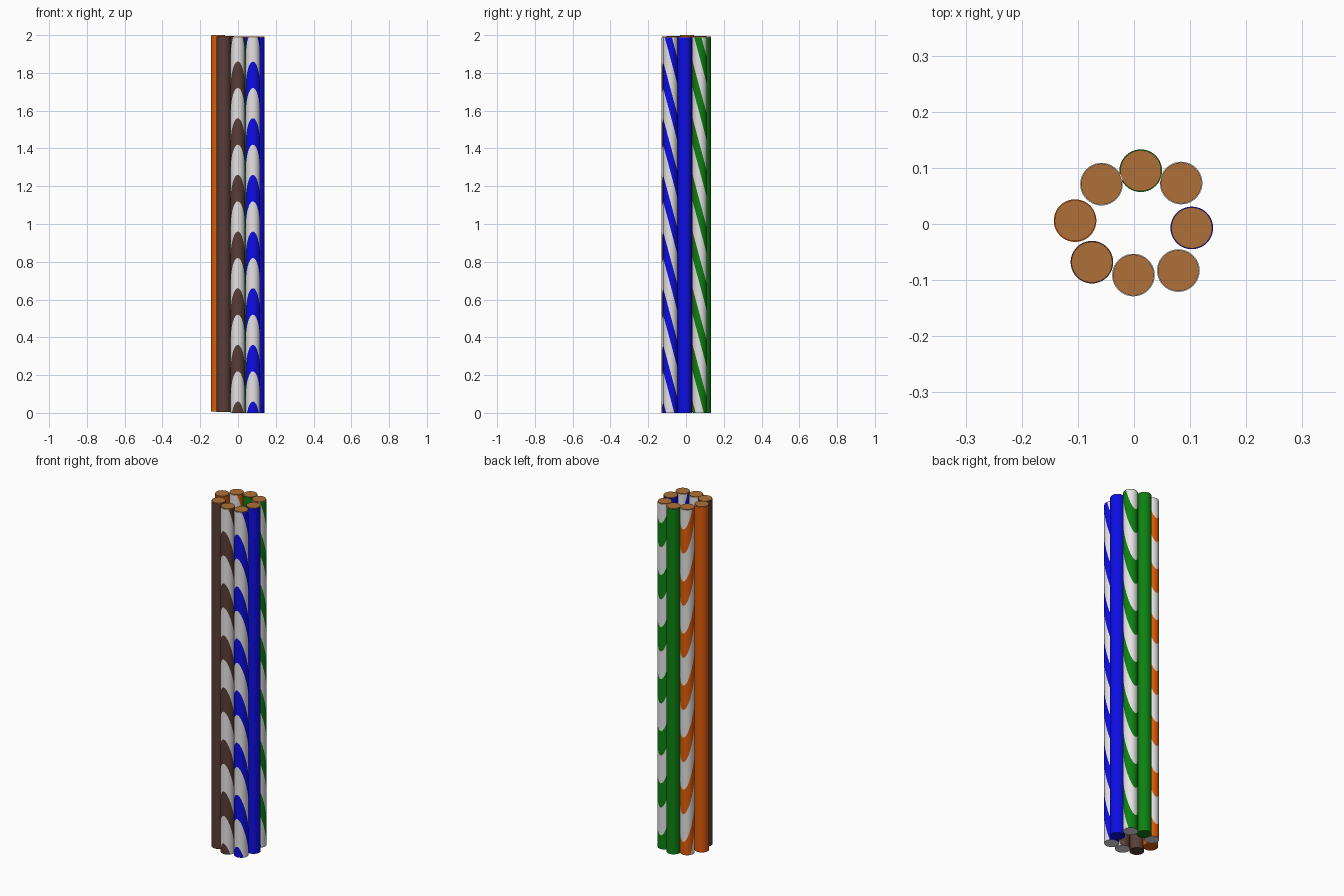
import bpy, bmesh, math
from mathutils import Vector

if "Cube" in bpy.data.objects:
    bpy.data.objects.remove(bpy.data.objects["Cube"])

R, CORE_R, SIDES = 0.038, 0.0365, 40
PERIOD, SLOPE = 0.30, 3.7      # stripe spacing in z, stripe tilt along y
TOP_EDGE, BAND = 1.86, 0.14    # upper edge of the first stripe at the wire's front, stripe height


def material(name, rgb):
    m = bpy.data.materials.new(name)
    m.diffuse_color = (*rgb, 1)
    m.use_nodes = True
    m.node_tree.nodes["Principled BSDF"].inputs["Base Color"].default_value = m.diffuse_color
    return m


MATS = {
    "white": material("white", (0.78, 0.76, 0.76)),
    "blue": material("blue", (0.004, 0.004, 0.78)),
    "green": material("green", (0.004, 0.22, 0.006)),
    "orange": material("orange", (0.75, 0.11, 0.003)),
    "brown": material("brown", (0.10, 0.047, 0.038)),
    "copper": material("copper", (0.43, 0.16, 0.04)),
}


def finish(bm, name, x, y, mats):
    me = bpy.data.meshes.new(name)
    bm.to_mesh(me)
    bm.free()
    ob = bpy.data.objects.new(name, me)
    bpy.context.collection.objects.link(ob)
    ob.location = (x, y, 0)
    for m in mats:
        me.materials.append(MATS[m])
    bpy.ops.object.select_all(action='DESELECT')
    ob.select_set(True)
    bpy.context.view_layer.objects.active = ob
    bpy.ops.object.shade_smooth_by_angle(angle=math.radians(40))
    return ob


def cylinder(r, z0, z1):
    bm = bmesh.new()
    bmesh.ops.create_cone(bm, cap_ends=True, segments=SIDES, radius1=r, radius2=r, depth=z1 - z0)
    bmesh.ops.translate(bm, verts=bm.verts, vec=(0, 0, (z0 + z1) / 2))
    return bm


def wire(name, x, y, color, striped, z0):
    z1 = z0 + 1.988
    # Insulation sleeve
    bm = cylinder(R, z0, z1)
    if striped:
        # slanted cuts along the stripe edges, then colour by height in the slanted direction
        n = Vector((0, SLOPE, 1)).normalized()
        base = TOP_EDGE - SLOPE * R
        for i in range(-2, 9):
            for edge in (base - i * PERIOD, base - i * PERIOD - BAND):
                bmesh.ops.bisect_plane(bm, geom=bm.verts[:] + bm.edges[:] + bm.faces[:],
                                       dist=1e-6, plane_co=(0, 0, edge), plane_no=n)
        for f in bm.faces:
            c = f.calc_center_median()
            if abs(f.normal.z) < 0.5 and (base - c.z - SLOPE * c.y) % PERIOD < BAND:
                f.material_index = 1
    finish(bm, name + "_sleeve", x, y, ["white", color] if striped else [color])
    # Copper core showing at the top end
    finish(cylinder(CORE_R, z1 - 0.02, z1 + 0.004), name + "_core", x, y, ["copper"])


# name, x, y, colour, striped, bottom height
for w in [
    ("green_wire", 0.012, 0.095, "green", False, 0.0),
    ("green_striped_wire", 0.084, 0.073, "green", True, 0.0),
    ("blue_wire", 0.103, -0.007, "blue", False, 0.0),
    ("blue_striped_wire", 0.079, -0.083, "blue", True, 0.0),
    ("brown_striped_wire", -0.001, -0.091, "brown", True, 0.0),
    ("brown_wire", -0.075, -0.068, "brown", False, 0.004),
    ("orange_wire", -0.105, 0.006, "orange", False, 0.008),
    ("orange_striped_wire", -0.058, 0.071, "orange", True, 0.004),
]:
    wire(*w)
